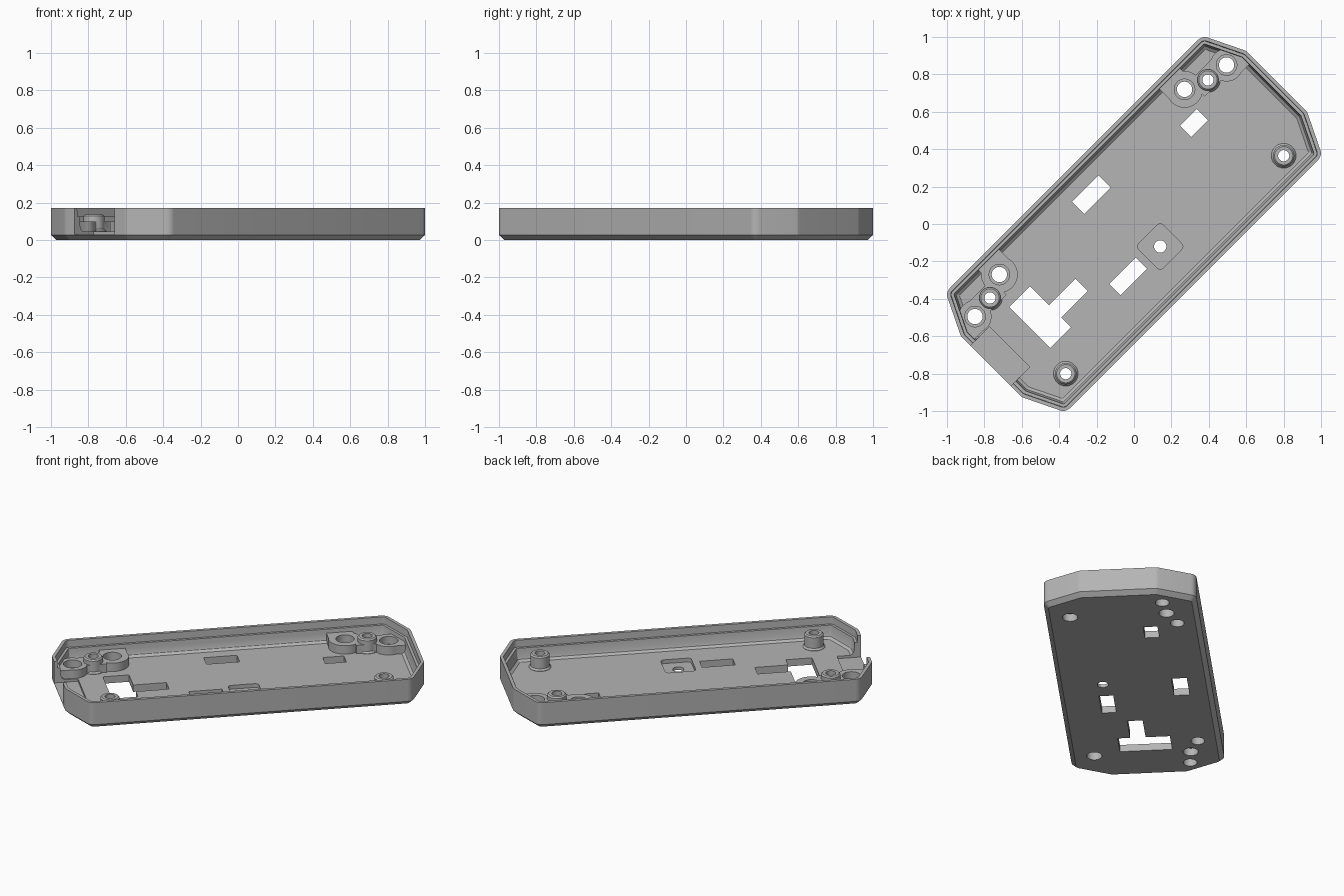
import bpy, bmesh, math
from mathutils import Matrix, Vector

cube = bpy.data.objects.get("Cube")
if cube:
    bpy.data.objects.remove(cube, do_unlink=True)

FLOOR, RIM, PAD, BOSS = 0.045, 0.17, 0.10, 0.135
HALF = [(0.97, 0.454), (1.079, 0.23)]


def finish(name, bm):
    bmesh.ops.recalc_face_normals(bm, faces=bm.faces)
    mesh = bpy.data.meshes.new(name)
    bm.to_mesh(mesh)
    bm.free()
    ob = bpy.data.objects.new(name, mesh)
    bpy.context.scene.collection.objects.link(ob)
    return ob


def outline(inset, radius=0.05, steps=5):
    """Eight-sided outline moved inwards, with rounded corners."""
    (a, b), (c, d) = HALF
    pts = [Vector(p) for p in [(a, b), (-a, b), (-c, d), (-c, -d),
                               (-a, -b), (a, -b), (c, -d), (c, d)]]
    r = max(radius - inset, 0.006)
    result = []
    for i, p in enumerate(pts):
        e1 = (p - pts[i - 1]).normalized()
        e2 = (pts[(i + 1) % len(pts)] - p).normalized()
        n1, n2 = Vector((e1.y, -e1.x)), Vector((e2.y, -e2.x))
        if n1.dot(p) < 0:
            n1, n2 = -n1, -n2
        bis = (n1 + n2).normalized()
        centre = p - bis * ((inset + r) / bis.dot(n1))
        for k in range(steps + 1):
            n = n1.lerp(n2, k / steps).normalized()
            result.append(centre + n * r)
    return result


def loft(name, loops):
    """Skin a stack of equal loops and close both ends."""
    bm = bmesh.new()
    rings = [[bm.verts.new(p) for p in loop] for loop in loops]
    count = len(rings[0])
    for lo, hi in zip(rings, rings[1:]):
        for i in range(count):
            j = (i + 1) % count
            bm.faces.new((lo[i], lo[j], hi[j], hi[i]))
    bm.faces.new(rings[0][::-1])
    bm.faces.new(rings[-1])
    return finish(name, bm)


def lathe(name, u, v, profile, sides=40):
    turn = [2 * math.pi * (i + 0.5) / sides for i in range(sides)]
    return loft(name, [[(u + r * math.cos(t), v + r * math.sin(t), z) for t in turn]
                       for r, z in profile])


def disc(name, u, v, r, z0, z1):
    return lathe(name, u, v, [(r, z0), (r, z1)])


def block(name, u0, u1, v0, v1, z0, z1, corner=0.0):
    bm = bmesh.new()
    bmesh.ops.create_cube(bm, size=1)
    for v in bm.verts:
        v.co = ((u0, u1)[v.co.x > 0], (v0, v1)[v.co.y > 0], (z0, z1)[v.co.z > 0])
    if corner:
        edges = [e for e in bm.edges
                 if abs(e.verts[0].co.z - e.verts[1].co.z) > 1e-4]
        bmesh.ops.bevel(bm, geom=edges, offset=corner, segments=4,
                        profile=0.5, affect='EDGES')
    return finish(name, bm)


def combine(target, other, operation):
    mod = target.modifiers.new(operation.title(), 'BOOLEAN')
    mod.operation, mod.solver, mod.object = operation, 'EXACT', other
    bpy.context.view_layer.objects.active = target
    bpy.ops.object.modifier_apply(modifier=mod.name)
    bpy.data.objects.remove(other, do_unlink=True)


# Shell: chamfered base, stepped rim, filleted inner floor
SECTION = [(0.028, 0), (0, 0.026), (0, RIM), (0.02, RIM), (0.022, 0.125),
           (0.038, 0.125), (0.042, 0.075), (0.048, 0.057), (0.064, FLOOR)]
tray = loft("tray", [[(p.x, p.y, z) for p in outline(d)] for d, z in SECTION])


def add(part):
    combine(tray, part, 'UNION')


def cut(part):
    combine(tray, part, 'DIFFERENCE')


# Raised pads in the two corners on one long side
def span(s, a, b):
    return sorted((s * a, s * b))


big_holes = [(0.70, 0.318, 0.098), (0.951, 0.251, 0.088)]
for s in (1, -1):
    for u, v, r in big_holes:
        add(disc("pad", s * u, v, r, 0.02, PAD))
    add(block("pad_wall_side", *span(s, 0.605, 0.762), 0.32, 0.43, 0.02, PAD))
    add(block("pad_end_side", *span(s, 0.95, 1.05), 0.168, 0.25, 0.02, PAD))
    add(block("pad_bridge", *span(s, 0.75, 0.91), 0.215, 0.33, 0.02, PAD))

# Screw bosses
screws = [(s * 0.824, v) for s in (1, -1) for v in (0.265, -0.308)]
for u, v in screws:
    add(lathe("screw_boss", u, v, [(0.066, 0.02), (0.066, FLOOR + 0.002),
                                   (0.057, 0.058), (0.057, BOSS - 0.008),
                                   (0.049, BOSS)]))

# Holes through bosses, with head recesses underneath
for u, v in screws:
    cut(disc("screw_hole", u, v, 0.03, -0.1, 0.3))
    cut(disc("screw_head", u, v, 0.045, -0.1, 0.05))

# Stepped holes through the pads
for s in (1, -1):
    for u, v, r in big_holes:
        cut(disc("pad_hole", s * u, v, 0.041, -0.1, 0.3))
        cut(disc("pad_hole_top", s * u, v, 0.055, 0.05, 0.3))

# Rectangular openings and the T-shaped opening
for u0, u1, v0, v1 in [(0.545, 0.672, 0.113, 0.198), (-0.15, 0.05, 0.226, 0.318),
                       (-0.32, -0.12, -0.219, -0.134),
                       (-0.785, -0.628, -0.152, 0.158),
                       (-0.65, -0.428, -0.078, 0.014)]:
    cut(block("opening", u0, u1, v0, v1, -0.1, 0.3))

# Square recess with a central hole
cut(block("recess", -0.078, 0.106, -0.276, -0.092, 0.02, 0.3, corner=0.022))
cut(disc("recess_hole", 0.014, -0.184, 0.033, -0.1, 0.3))

# Connector notch in the end wall
cut(block("notch", -1.3, -0.935, -0.147, 0.157, 0.029, 0.3))

# Turn to the diagonal, colour and shade
tray.data.transform(Matrix.Rotation(math.radians(45), 4, 'Z'))
grey = bpy.data.materials.new("grey plastic")
grey.use_nodes = True
colour = (0.46, 0.46, 0.46, 1)
grey.diffuse_color = colour
grey.node_tree.nodes["Principled BSDF"].inputs["Base Color"].default_value = colour
tray.data.materials.clear()
tray.data.materials.append(grey)
for ob in bpy.context.selected_objects:
    ob.select_set(False)
tray.select_set(True)
bpy.context.view_layer.objects.active = tray
bpy.ops.object.shade_smooth_by_angle(angle=math.radians(30))
